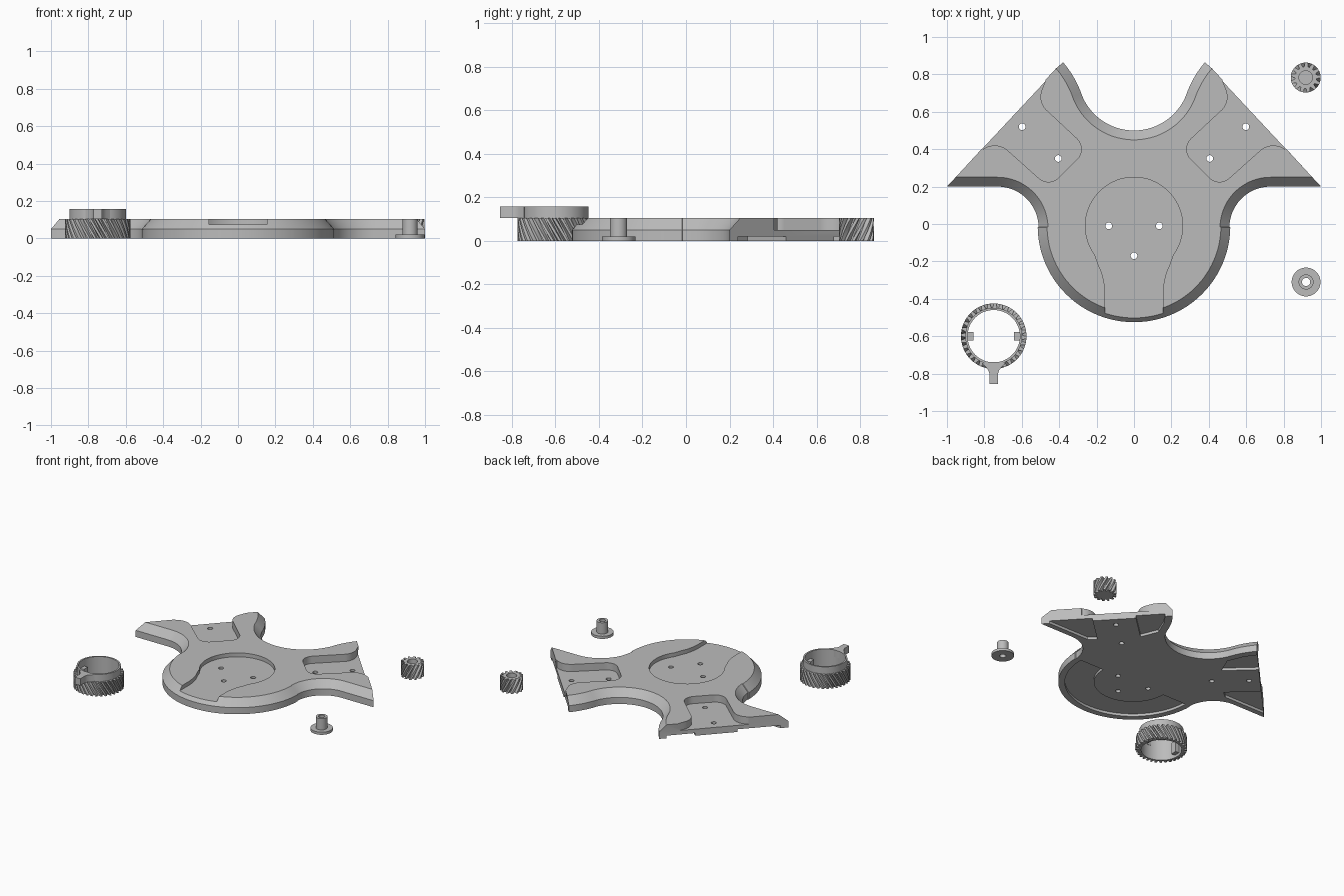
import bpy, bmesh
from math import cos, sin, pi, radians, tau

if "Cube" in bpy.data.objects:
    bpy.data.objects.remove(bpy.data.objects["Cube"])

grey = bpy.data.materials.new("plain grey")
grey.use_nodes = True
grey.diffuse_color = (0.5, 0.5, 0.5, 1)
grey.node_tree.nodes["Principled BSDF"].inputs["Base Color"].default_value = grey.diffuse_color


def arc(cx, cy, r, a0, a1, n=24):
    angles = [radians(a0 + (a1 - a0) * i / n) for i in range(n + 1)]
    return [(cx + r * cos(a), cy + r * sin(a)) for a in angles]


def circle(cx, cy, r, n=48):
    return arc(cx, cy, r, 0, 360, n)[:-1]


def mirror_x(pts):
    return [(-x, y) for x, y in pts]


def loft(name, layers, closed=False):
    """Skin equal-length loops of 3D points; cap the ends unless closed."""
    bm = bmesh.new()
    rings = [[bm.verts.new(p) for p in layer] for layer in layers]
    pairs = list(zip(rings, rings[1:])) + ([(rings[-1], rings[0])] if closed else [])
    for low, high in pairs:
        for i in range(len(low)):
            bm.faces.new((low[i - 1], low[i], high[i], high[i - 1]))
    if not closed:
        bm.faces.new(rings[0])
        bm.faces.new(rings[-1])
    bmesh.ops.recalc_face_normals(bm, faces=bm.faces)
    mesh = bpy.data.meshes.new(name)
    bm.to_mesh(mesh)
    bm.free()
    mesh.materials.append(grey)
    obj = bpy.data.objects.new(name, mesh)
    bpy.context.collection.objects.link(obj)
    return obj


def prism(name, pts, z0, z1):
    return loft(name, [[(x, y, z) for x, y in pts] for z in (z0, z1)])


def lathe(name, centre, profile, n=64):
    """Turn a closed (radius, height) profile about a vertical axis."""
    return loft(name, [[(x, y, z) for x, y in circle(*centre, r, n)] for r, z in profile], True)


def activate(obj):
    bpy.ops.object.select_all(action="DESELECT")
    obj.select_set(True)
    bpy.context.view_layer.objects.active = obj


def cut(obj, cutters):
    for cutter in cutters:
        mod = obj.modifiers.new("cut", "BOOLEAN")
        mod.operation, mod.solver, mod.object = "DIFFERENCE", "EXACT", cutter
        activate(obj)
        bpy.ops.object.modifier_apply(modifier=mod.name)
        bpy.data.objects.remove(cutter)


def gear(name, centre, root, tip, teeth, height, twist, steps=8):
    """Helical gear blank with trapezoid teeth."""
    layers = []
    for s in range(steps + 1):
        t = s / steps
        layer = []
        for i in range(teeth):
            for frac, r in ((0, root), (0.25, root), (0.42, tip), (0.8, tip)):
                a = tau * (i + frac) / teeth + twist * t
                layer.append((centre[0] + r * cos(a), centre[1] + r * sin(a), height * t))
        layers.append(layer)
    return loft(name, layers)


# Plate: round base and two flared arms, with a chamfered upper edge
def plate_outline(d):
    half = arc(0, -0.01, 0.515 - d, -90, -1)
    half += arc(0.73, -0.02, 0.22 + d, 179, 90)
    half += [(1 - 0.93 * d, 0.2 + d)]
    half += arc(0.789, 0.513, 0.54 - d, 139.4, 160, 10)
    half += arc(0, 0.8, 0.3 + d, -20, -90)[1:]
    return half + mirror_x(half[1:-1])[::-1]


TOP = 0.105
plate = loft("plate", [[(x, y, z) for x, y in plate_outline(d)]
                       for d, z in ((0, 0), (0, 0.05), (0.05, TOP))])

# Round pocket with a neck that runs out at the front
neck = [(0.155, -0.6), (0.155, -0.36), (0.16, -0.31), (0.172, -0.26), (0.19, -0.22)]
half = neck + arc(0, -0.01, 0.26, -36, 90)
pockets = [prism("pocket", half + mirror_x(half[:-1])[::-1], 0.075, 0.2)]

# Arm pockets with rounded corners, open to the slanted edge
arm = [(0.6, 0.92), (0.465, 0.79)] + arc(0.40, 0.68, 0.1, 25, -43, 10)
arm += arc(0.36, 0.40, 0.078, 135, 225, 10) + arc(0.457, 0.303, 0.078, 225, 315, 10)
arm += arc(0.745, 0.315, 0.105, 132, 55, 10) + [(0.95, 0.5)]

# Shallow recesses under the arms, either side of each pocket
under_low = [(1.1, 0.24), (0.62, 0.24), (0.567, 0.283), (0.757, 0.46), (0.85, 0.55)]
under_high = [(0.5, 0.91), (0.417, 0.83), (0.36, 0.75), (0.335, 0.69),
              (0.31, 0.63), (0.363, 0.503), (0.553, 0.68), (0.63, 0.75)]
for flip in (list, mirror_x):
    pockets.append(prism("pocket", flip(arm), 0.05, 0.2))
    for pts in (under_low, under_high):
        pockets.append(prism("recess", flip(pts), -0.1, 0.02))

# Crescent recess under the round base
crescent = arc(0, -0.01, 0.47, -180, 0, 40) + arc(0, -0.01, 0.27, 0, -180, 30)
pockets.append(prism("recess", crescent, -0.1, 0.02))

# Screw holes
holes = [(0, -0.17)]
for x, y in ((0.135, -0.01), (0.405, 0.35), (0.598, 0.52)):
    holes += [(x, y), (-x, y)]
pockets += [prism("hole", circle(x, y, 0.018, 20), -0.1, 0.2) for x, y in holes]
cut(plate, pockets)

# Toothed ring with collar, inner lugs and a small lever
ring_at = (-0.75, -0.6)
ring = gear("ring_gear", ring_at, 0.153, 0.175, 32, TOP, -0.36)
cut(ring, [prism("bore", circle(*ring_at, 0.14, 64), -0.1, 0.3)])
collar = lathe("ring_collar", ring_at, [(0.14, 0.1), (0.152, 0.1), (0.152, 0.158), (0.14, 0.158)])
parts = [plate, ring, collar]
for side in (-1, 1):
    x, y = ring_at[0] + side * 0.125, ring_at[1]
    lug = [(x + i * 0.016, y + j * 0.023) for i, j in ((-1, -1), (1, -1), (1, 1), (-1, 1))]
    parts.append(prism("ring_lug", lug, 0.02, TOP))
side = [(0.023, -0.255), (0.023, -0.2), (0.03, -0.18), (0.045, -0.162), (0.065, -0.145), (0.04, -0.138)]
lever = [(x + ring_at[0], y + ring_at[1]) for x, y in side + mirror_x(side)[::-1]]
parts.append(prism("ring_lever", lever, TOP, 0.158))

# Small pinion with a blind bore
pinion_at = (0.918, 0.783)
pinion = gear("pinion", pinion_at, 0.058, 0.08, 13, TOP, 0.75)
cut(pinion, [prism("bore", circle(*pinion_at, 0.036), 0.02, 0.3)])
parts.append(pinion)

# Flanged bushing
parts.append(lathe("bushing", (0.92, -0.31), [
    (0.022, 0), (0.077, 0), (0.077, 0.02), (0.04, 0.02), (0.04, TOP), (0.022, TOP)]))

for part in parts:
    activate(part)
    bpy.ops.object.shade_smooth_by_angle(angle=radians(25))
